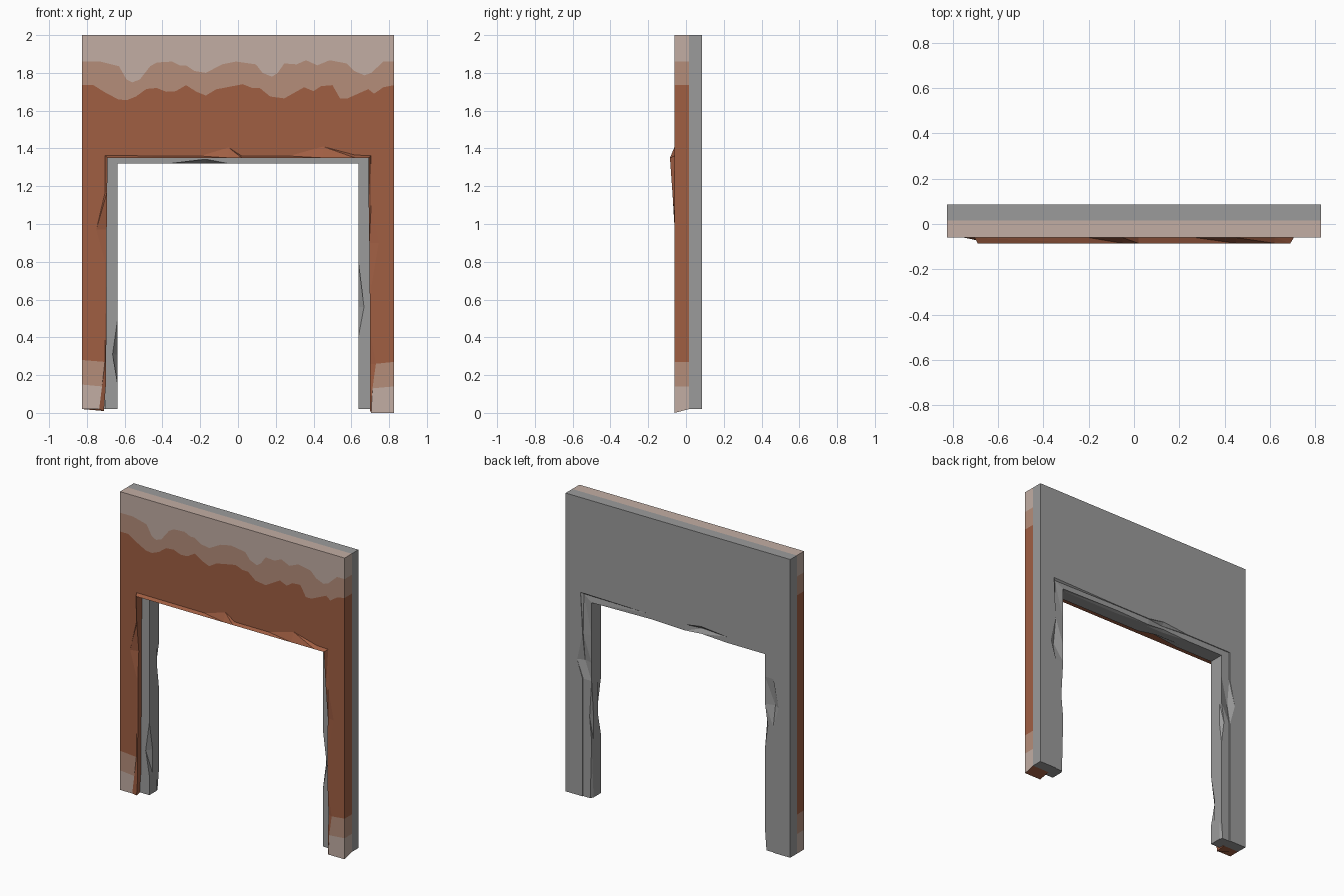
import bpy, bmesh

if "Cube" in bpy.data.objects:
    bpy.data.objects.remove(bpy.data.objects["Cube"])

def material(name, rgb):
    m = bpy.data.materials.new(name)
    m.diffuse_color = (*rgb, 1)
    m.use_nodes = True
    m.node_tree.nodes["Principled BSDF"].inputs["Base Color"].default_value = m.diffuse_color
    return m

GREY = material("grey_stone", (0.33, 0.33, 0.33))
RUST = material("rust_plaster", (0.35, 0.112, 0.055))
FADED = material("faded_plaster", (0.46, 0.27, 0.195))
PALE = material("pale_plaster", (0.54, 0.42, 0.37))

FRONT, SEAM, BACK, HALF = -0.06, 0.015, 0.085, 0.825


class Part:
    """Collects faces by coordinates, sharing equal vertices."""
    def __init__(self, name, mats):
        self.name, self.mats = name, mats
        self.bm, self.seen = bmesh.new(), {}

    def vert(self, p):
        k = tuple(round(c, 4) for c in p)
        if k not in self.seen:
            self.seen[k] = self.bm.verts.new(k)
        return self.seen[k]

    def face(self, pts, mat=0):
        vs = list(dict.fromkeys(self.vert(p) for p in pts))
        if len(vs) > 2 and not self.bm.faces.get(vs):
            self.bm.faces.new(vs).material_index = mat

    def loft(self, sections, mat=0):
        for a, b in zip(sections, sections[1:]):
            for i in range(len(a) - 1):
                # triangles keep the chipped facets crisp
                self.face([a[i], a[i + 1], b[i + 1]], mat)
                self.face([a[i], b[i + 1], b[i]], mat)

    def finish(self):
        bmesh.ops.recalc_face_normals(self.bm, faces=self.bm.faces)
        me = bpy.data.meshes.new(self.name)
        self.bm.to_mesh(me)
        self.bm.free()
        for m in self.mats:
            me.materials.append(m)
        bpy.context.collection.objects.link(bpy.data.objects.new(self.name, me))


# ---- plaster front: chipped opening edge (x, z) and raised lip (x, z, y)
edge = [
    ((-.735, .02), (-.71, .01, -.05)),
    ((-.72, .14), (-.70, .14, -.052)),
    ((-.705, .27), (-.698, .27, -.055)),
    ((-.703, .8), (-.695, .8, -.058)),
    ((-.75, .97), (-.695, .97, -.048)),
    ((-.703, 1.17), (-.693, 1.17, -.072)),
    ((-.703, 1.362), (-.69, 1.35, -.085)),
    ((-.2, 1.36), (-.2, 1.35, -.085)),
    ((-.05, 1.405), (-.05, 1.35, -.085)),
    ((.02, 1.36), (.02, 1.35, -.085)),
    ((.27, 1.36), (.27, 1.35, -.085)),
    ((.45, 1.41), (.45, 1.35, -.085)),
    ((.62, 1.365), (.62, 1.35, -.085)),
    ((.705, 1.362), (.69, 1.35, -.085)),
    ((.705, 1.1), (.692, 1.1, -.067)),
    ((.745, .9), (.695, .9, -.05)),
    ((.708, .68), (.697, .68, -.058)),
    ((.705, .4), (.70, .4, -.058)),
    ((.73, .26), (.70, .26, -.05)),
    ((.712, .13), (.70, .13, -.056)),
    ((.705, .0), (.70, .01, -.055)),
]
rim = [o for o, c in edge]

# wavy paint boundaries, (x, z)
pale_line = [(-HALF, 1.86), (-.73, 1.86), (-.63, 1.835), (-.59, 1.765), (-.56, 1.75),
             (-.52, 1.765), (-.465, 1.835), (-.43, 1.855), (-.35, 1.86), (-.31, 1.84),
             (-.275, 1.84), (-.23, 1.81), (-.17, 1.80), (-.085, 1.845), (-.01, 1.86),
             (.095, 1.845), (.13, 1.80), (.18, 1.78), (.21, 1.80), (.245, 1.85),
             (.31, 1.845), (.36, 1.867), (.42, 1.84), (.485, 1.867), (.575, 1.85),
             (.615, 1.81), (.67, 1.787), (.705, 1.80), (.77, 1.86), (HALF, 1.86)]
faded_line = [(-HALF, 1.735), (-.765, 1.735), (-.71, 1.70), (-.635, 1.66), (-.59, 1.655),
              (-.54, 1.675), (-.485, 1.715), (-.43, 1.72), (-.38, 1.70), (-.33, 1.703),
              (-.275, 1.735), (-.22, 1.70), (-.17, 1.68), (-.115, 1.713), (.025, 1.74),
              (.075, 1.72), (.115, 1.72), (.17, 1.675), (.245, 1.665), (.35, 1.724),
              (.40, 1.703), (.44, 1.73), (.50, 1.735), (.54, 1.665), (.58, 1.665),
              (.69, 1.714), (.72, 1.69), (.77, 1.724), (HALF, 1.735)]

plaster = Part("plaster_front", [RUST, FADED, PALE])

def front_face(outline, mat):
    plaster.face([(x, FRONT, z) for x, z in outline], mat)

front_face(pale_line + [(HALF, 2), (-HALF, 2)], 2)
front_face(faded_line + pale_line[::-1], 1)
front_face(rim[2:19] + [(HALF, .27)] + faded_line[::-1] + [(-HALF, .28)], 0)
# worn leg bottoms
front_face([(-HALF, .15), rim[1], rim[2], (-HALF, .28)], 1)
front_face([(-HALF, .02), rim[0], rim[1], (-HALF, .15)], 2)
front_face([rim[19], (HALF, .14), (HALF, .27), rim[18]], 1)
front_face([rim[20], (HALF, 0), (HALF, .14), rim[19]], 2)

# outer edges, in the colour of their height band
for x, zs in ((-HALF, (.02, .15, .28, 1.735, 1.86, 2)), (HALF, (0, .14, .27, 1.735, 1.86, 2))):
    for z0, z1, m in zip(zs, zs[1:], (2, 1, 0, 1, 2)):
        plaster.face([(x, FRONT, z0), (x, FRONT, z1), (x, SEAM, z1), (x, SEAM, max(z0, .02))], m)
plaster.face([(-HALF, FRONT, 2), (HALF, FRONT, 2), (HALF, SEAM, 2), (-HALF, SEAM, 2)], 2)

# chipped rim, lip and inner return
ring = [[(o[0], FRONT, o[1]), (c[0], c[2], c[1]), (c[0], SEAM, max(c[1], .02))] for o, c in edge]
plaster.loft(ring)
# leg undersides
for x, z, sec in ((-HALF, .02, ring[0]), (HALF, 0, ring[-1])):
    plaster.face([(x, FRONT, z)] + sec + [(x, SEAM, .02)], 0)
plaster.finish()

# ---- grey stone core with lining; rows: side, position, chips on wall / back / front edges
rows = [
    ("L", .02, 0, .01, 0), ("L", .15, 0, 0, 0), ("L", .31, 0, 0, .027), ("L", .5, 0, 0, 0),
    ("L", .7, 0, 0, 0), ("L", .85, 0, .02, 0), ("L", .99, .04, 0, 0), ("L", 1.17, 0, 0, 0),
    ("LC", 0, 0, 0, 0), ("T", -.36, 0, 0, 0), ("T", -.17, .03, .015, .035), ("T", -.05, 0, 0, 0),
    ("T", .2, 0, .012, 0), ("RC", 0, .015, 0, 0), ("R", 1.1, 0, 0, 0), ("R", .92, .04, 0, 0),
    ("R", .8, 0, 0, 0), ("R", .56, 0, .015, .03), ("R", .4, 0, 0, 0), ("R", .02, 0, .01, 0),
]

def place(side, t, e, y):
    """Point at distance e outside the clear opening."""
    if side == "T":
        return (t, y, 1.32 + e * .65)
    s = -1 if side[0] == "L" else 1
    return (s * (.637 + e), y, 1.32 + e * .65 if "C" in side else t)

core = Part("stone_core", [GREY])
sections = []
for side, t, wall, back, front in rows:
    sections.append([
        place(side, t, .063 + wall, BACK),
        place(side, t, .062, .08 - wall * .5),
        place(side, t, back, .08),
        place(side, t, 0, .06),
        place(side, t, 0, .015),
        place(side, t, front, -.02),
        place(side, t, .068, -.02)])
core.loft(sections)
core.face([s[0] for s in sections]
          + [(HALF, BACK, .02), (HALF, BACK, 2), (-HALF, BACK, 2), (-HALF, BACK, .02)])
for x, sec in ((-HALF, sections[0]), (HALF, sections[-1])):
    core.face([(x, SEAM, .02), (x, SEAM, 2), (x, BACK, 2), (x, BACK, .02)])
    core.face([(x, SEAM, .02), (x, BACK, .02)] + sec + [(sec[-1][0], SEAM, .02)])
core.face([(-HALF, SEAM, 2), (HALF, SEAM, 2), (HALF, BACK, 2), (-HALF, BACK, 2)])
core.finish()
